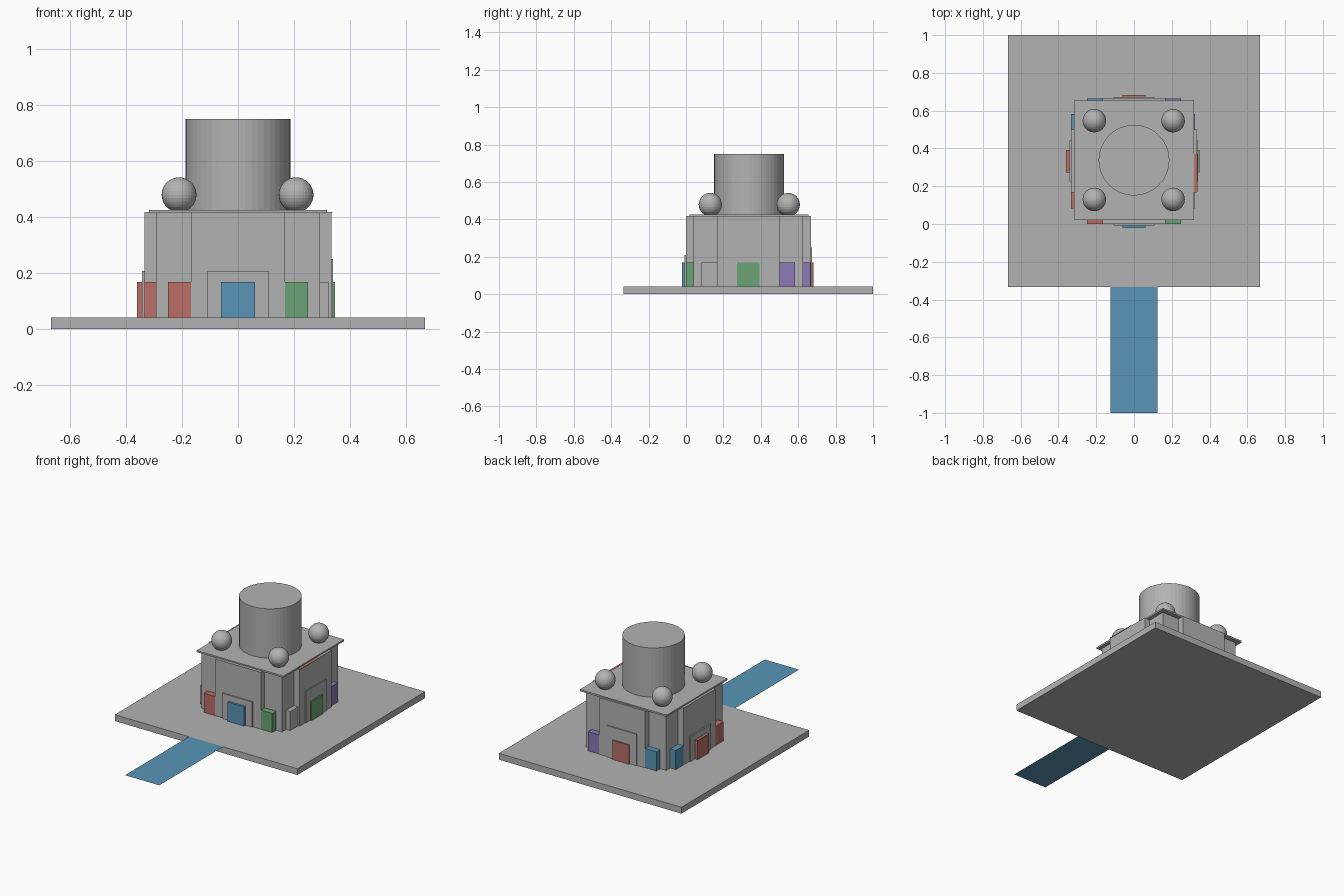
import bpy, bmesh, math

cube = bpy.data.objects.get("Cube")
if cube:
    bpy.data.objects.remove(cube, do_unlink=True)


def material(name, rgb):
    m = bpy.data.materials.new(name)
    m.use_nodes = True
    m.diffuse_color = (*rgb, 1)
    m.node_tree.nodes["Principled BSDF"].inputs["Base Color"].default_value = (*rgb, 1)
    return m


GREY = material("stone grey", (0.45, 0.45, 0.45))
BLUE = material("soft blue", (0.10, 0.30, 0.47))
RED = material("brick red", (0.49, 0.16, 0.136))
GREEN = material("leaf green", (0.147, 0.371, 0.178))
PURPLE = material("lavender purple", (0.266, 0.195, 0.451))


def finish(name, bm, mat):
    me = bpy.data.meshes.new(name)
    bm.to_mesh(me)
    bm.free()
    me.materials.append(mat)
    ob = bpy.data.objects.new(name, me)
    bpy.context.collection.objects.link(ob)
    return ob


def box(name, x, y, z, mat):
    """Box from (min, max) ranges on each axis."""
    bm = bmesh.new()
    bmesh.ops.create_cube(bm, size=1)
    for v in bm.verts:
        v.co = [r[0] + (c + 0.5) * (r[1] - r[0]) for c, r in zip(v.co, (x, y, z))]
    return finish(name, bm, mat)


FLOOR, TOP, CY = 0.042, 0.417, 0.333

# Ground slab and the flat path leading to it
box("ground_slab", (-0.667, 0.667), (-0.333, 1.0), (0, FLOOR), GREY)
bm = bmesh.new()
corners = ((-0.125, -1), (0.125, -1), (0.125, -0.333), (-0.125, -0.333))
bm.faces.new([bm.verts.new((x, y, FLOOR)) for x, y in corners])
finish("path", bm, BLUE)

# Main block with a projecting bay on each side
box("main_block", (-0.293, 0.293), (0.04, 0.626), (FLOOR, TOP), GREY)
box("front_back_bay", (-0.167, 0.167), (0, 0.667), (FLOOR, TOP), GREY)
box("side_bay", (-0.333, 0.333), (CY - 0.167, CY + 0.167), (FLOOR, TOP), GREY)

# Roof slab and the thin ledge under it
box("roof_slab", (-0.317, 0.317), (0.02, 0.655), (0.414, 0.425), GREY)
box("ledge_trim", (0.31, 0.337), (0.17, 0.37), (0.4165, 0.4185), RED)

# Each side: outward range of (frame, door, corner blocks), frame height, colours
sides = {
    "front": ("y", 0.0, -0.007, -0.022, 0.0, 0.208, BLUE, (RED, GREEN)),
    "back": ("y", 0.667, 0.673, 0.682, 0.665, 0.25, RED, (BLUE, PURPLE)),
    "left": ("x", 0.333, 0.338, 0.346, 0.323, 0.25, GREEN, (GREY, PURPLE)),
    "right": ("x", -0.333, -0.342, -0.36, -0.333, 0.208, RED, (RED, BLUE)),
}
for side, (axis, wall, frame, door, block, height, door_mat, block_mats) in sides.items():
    inner = wall - math.copysign(0.05, frame - wall)

    def panel(name, span, out, z_top, mat):
        depth = tuple(sorted((inner, out)))
        if axis == "y":
            box(name, span, depth, (FLOOR, z_top), mat)
        else:
            box(name, depth, (span[0] + CY, span[1] + CY), (FLOOR, z_top), mat)

    panel(side + "_door_frame", (-0.108, 0.108), frame, height, GREY)
    panel(side + "_door", (-0.06, 0.06), door, 0.168, door_mat)
    for tag, span, mat in zip("ab", ((-0.25, -0.167), (0.167, 0.25)), block_mats):
        panel(side + "_corner_block_" + tag, span, block, 0.168, mat)

# Round tower
bm = bmesh.new()
bmesh.ops.create_cone(bm, cap_ends=True, segments=48, radius1=0.187, radius2=0.187, depth=0.33)
bmesh.ops.translate(bm, verts=bm.verts, vec=(0, 0.338, 0.585))
finish("tower", bm, GREY)

# Balls on the roof corners
for i, (x, y) in enumerate(((-0.21, 0.13), (0.207, 0.13), (-0.21, 0.547), (0.207, 0.547))):
    bm = bmesh.new()
    bmesh.ops.create_uvsphere(bm, u_segments=32, v_segments=16, radius=0.062)
    bmesh.ops.translate(bm, verts=bm.verts, vec=(x, y, 0.479))
    finish("roof_ball_%d" % (i + 1), bm, GREY)
